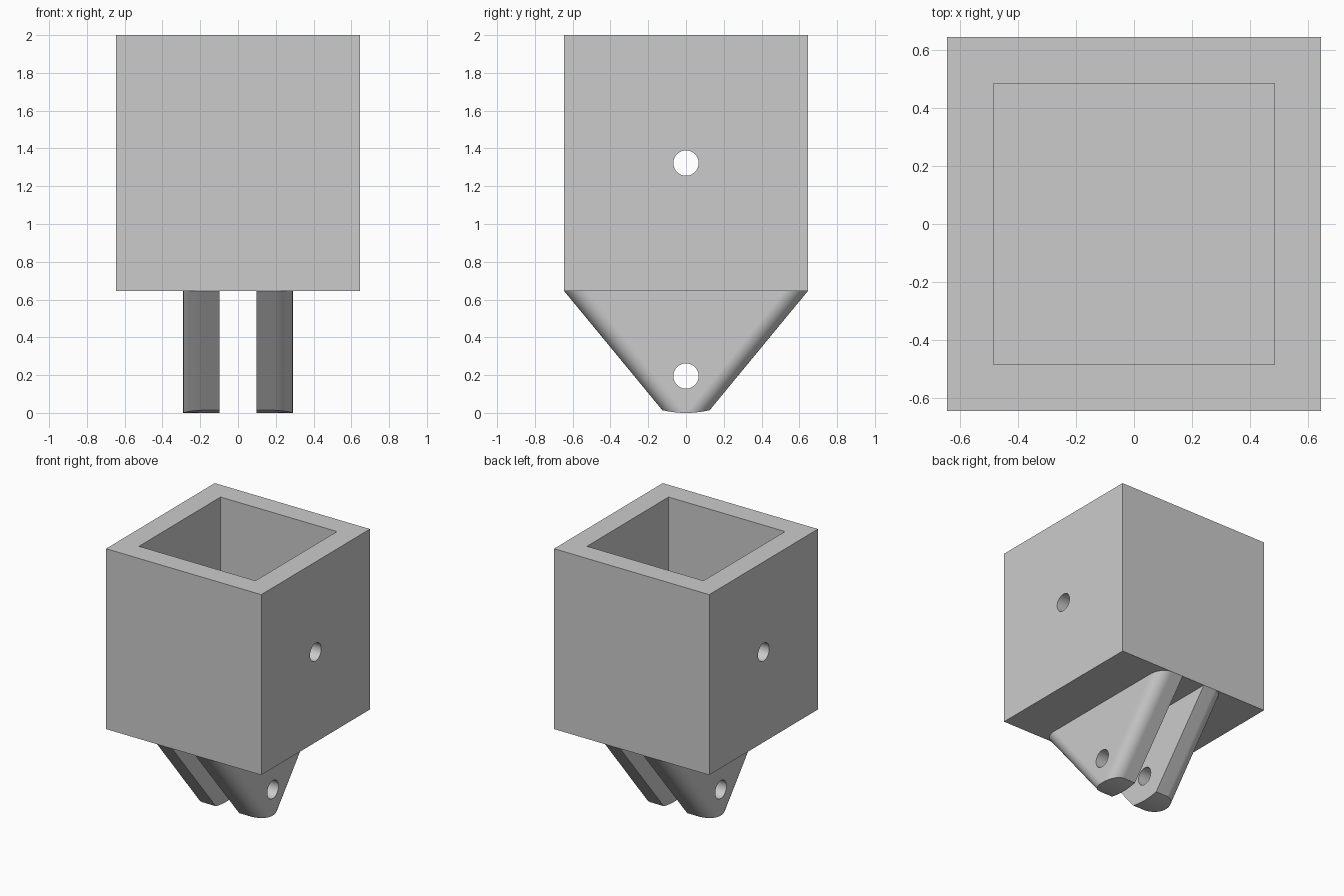
import bpy, bmesh, math

cube = bpy.data.objects.get("Cube")
if cube:
    bpy.data.objects.remove(cube, do_unlink=True)

HALF, INNER = 0.645, 0.484              # socket outer and inner half widths
BASE, FLOOR, TOP = 0.645, 0.806, 2.0    # socket underside, inside floor, rim
LUG_IN, LUG_OUT, TIP = 0.097, 0.29, 0.125
FILLET, HOLE = 0.096, 0.067

grey = bpy.data.materials.new("light_grey")
grey.use_nodes = True
colour = (0.6, 0.6, 0.6, 1)
grey.diffuse_color = colour
grey.node_tree.nodes["Principled BSDF"].inputs["Base Color"].default_value = colour


def finish(name, bm):
    bmesh.ops.recalc_face_normals(bm, faces=bm.faces)
    mesh = bpy.data.meshes.new(name)
    bm.to_mesh(mesh)
    bm.free()
    mesh.materials.append(grey)
    obj = bpy.data.objects.new(name, mesh)
    bpy.context.collection.objects.link(obj)
    return obj


def activate(obj):
    bpy.ops.object.select_all(action='DESELECT')
    obj.select_set(True)
    bpy.context.view_layer.objects.active = obj


def drill(obj, z):
    """Cut a round hole along x through the part, then shade it."""
    bpy.ops.mesh.primitive_cylinder_add(vertices=40, radius=HOLE, depth=3,
                                        location=(0, 0, z), rotation=(0, math.pi / 2, 0))
    cutter = bpy.context.object
    cutter.hide_render = True
    cutter.data.materials.append(grey)
    mod = obj.modifiers.new("hole", 'BOOLEAN')
    mod.operation, mod.solver, mod.object = 'DIFFERENCE', 'EXACT', cutter
    activate(obj)
    bpy.ops.object.modifier_apply(modifier=mod.name)
    bpy.data.objects.remove(cutter, do_unlink=True)
    bpy.ops.object.shade_smooth_by_angle(angle=math.radians(30))
    # Keep the large flat faces evenly shaded beside the rounds
    obj.modifiers.new("flat_faces", 'WEIGHTED_NORMAL').keep_sharp = True


# Square socket: a block with its top inset and pushed down to the floor
bm = bmesh.new()
bmesh.ops.create_cube(bm, size=1)
for v in bm.verts:
    v.co = (v.co.x * 2 * HALF, v.co.y * 2 * HALF, TOP if v.co.z > 0 else BASE)
top = max(bm.faces, key=lambda f: f.calc_center_median().z)
for z in (TOP, FLOOR):
    top = bmesh.ops.extrude_discrete_faces(bm, faces=[top])["faces"][0]
    for v in top.verts:
        v.co = (math.copysign(INNER, v.co.x), math.copysign(INNER, v.co.y), z)
drill(finish("socket", bm), (BASE + TOP) / 2)


# Tapered lugs: outlines lofted along x, drawn in by a quarter round outside
def lug(name, side):
    slant = math.hypot(HALF - TIP, BASE) / BASE
    sections = [(LUG_IN, 0)]
    for i in range(13):
        a = i / 12 * math.pi / 2
        sections.append((LUG_OUT - FILLET * (1 - math.sin(a)),
                         FILLET * (1 - math.cos(a)) * slant))
    bm = bmesh.new()
    rings = []
    for x, inset in sections:
        tip = TIP - inset
        outline = [(HALF - inset, BASE)]
        for i in range(13):
            y = tip * (1 - i / 6)
            outline.append((y, 0.014 * (y / TIP) ** 2))
        outline.append((inset - HALF, BASE))
        rings.append([bm.verts.new((side * x, y, z)) for y, z in outline])
    count = len(rings[0])
    for a, b in zip(rings, rings[1:]):
        for i in range(count):
            j = (i + 1) % count
            bm.faces.new((a[i], a[j], b[j], b[i]))
    bm.faces.new(rings[0])
    bm.faces.new(rings[-1])
    drill(finish(name, bm), 0.195)


lug("left_lug", 1)
lug("right_lug", -1)
